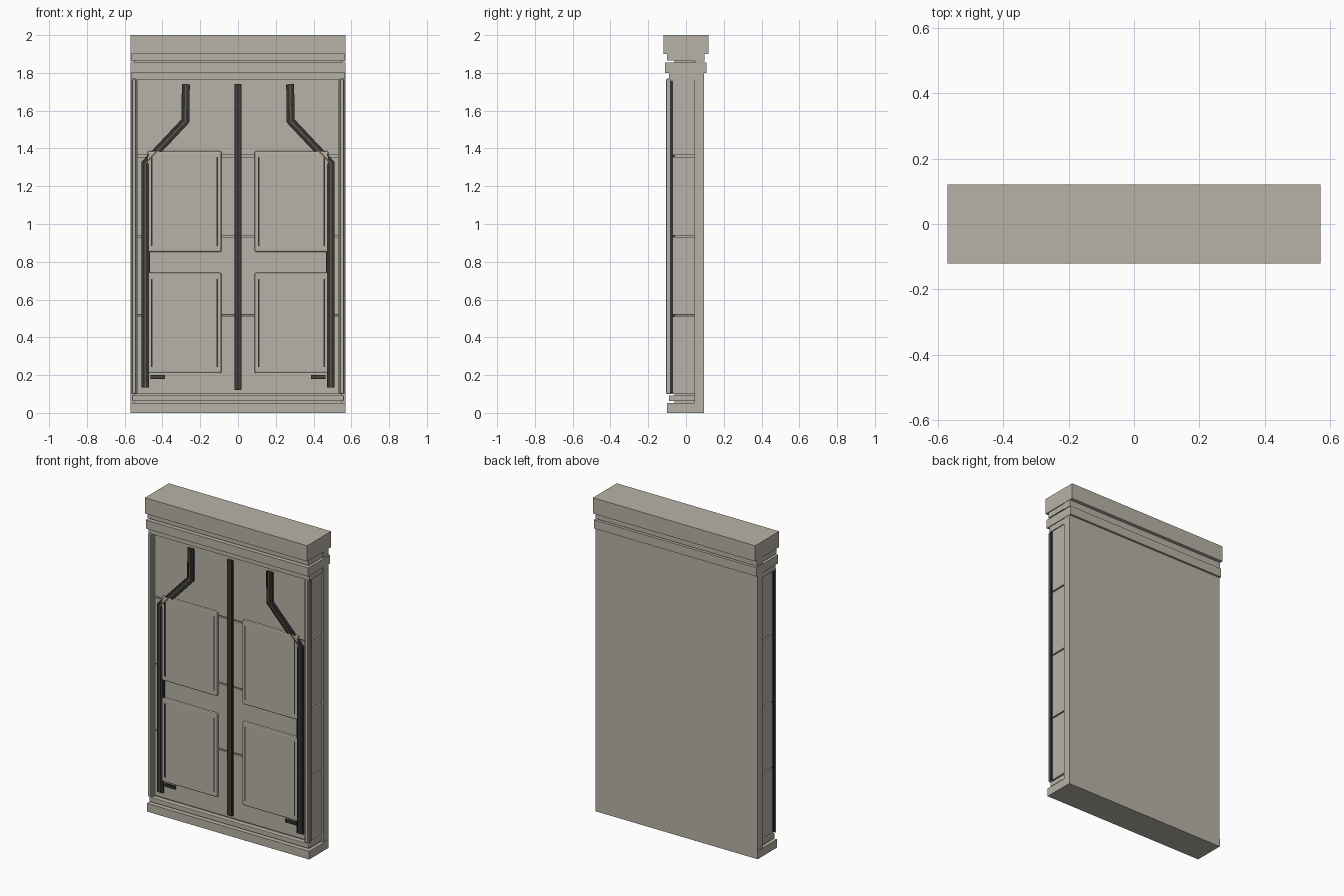
import bpy
import bmesh
from mathutils import Vector

if "Cube" in bpy.data.objects:
    bpy.data.objects.remove(bpy.data.objects["Cube"], do_unlink=True)


def material(name, rgb):
    m = bpy.data.materials.new(name)
    m.use_nodes = True
    m.diffuse_color = (*rgb, 1)
    m.node_tree.nodes["Principled BSDF"].inputs["Base Color"].default_value = (*rgb, 1)
    return m


STONE = material("warm grey stone", (0.48, 0.45, 0.39))
DARK = material("dark metal", (0.028, 0.034, 0.038))
BRONZE = material("bronze", (0.16, 0.09, 0.03))


def finish(name, bm, mat):
    bmesh.ops.recalc_face_normals(bm, faces=bm.faces)
    mesh = bpy.data.meshes.new(name)
    bm.to_mesh(mesh)
    bm.free()
    mesh.materials.append(mat)
    obj = bpy.data.objects.new(name, mesh)
    bpy.context.collection.objects.link(obj)
    return obj


def box(name, x, y, z, mat=STONE, bevel=0.0):
    """Box from (min, max) ranges, with an optional small bevel."""
    bm = bmesh.new()
    bmesh.ops.create_cube(bm, size=1)
    for v in bm.verts:
        v.co = [(r[0] + r[1]) / 2 + c * (r[1] - r[0]) for r, c in zip((x, y, z), v.co)]
    obj = finish(name, bm, mat)
    if bevel:
        mod = obj.modifiers.new("soft edge", "BEVEL")
        mod.width = bevel
        mod.segments = 2
    return obj


def wide(name, half, y, z, bevel=0.0):
    return box(name, (-half, half), y, z, STONE, bevel)


def sided(name, s, x, y, z, mat=STONE, bevel=0.0):
    """Box placed on the left (s = 1) or the right (s = -1)."""
    return box(name, sorted((s * x[0], s * x[1])), y, z, mat, bevel)


def strip(name, path, lo, hi, y, mat):
    """Mitred strip along an xz path, between two sideways offsets."""
    pts = [Vector(p) for p in path]
    bm = bmesh.new()
    rings = []
    for i, p in enumerate(pts):
        a = (p - pts[i - 1]).normalized() if i else (pts[1] - p).normalized()
        b = (pts[i + 1] - p).normalized() if i < len(pts) - 1 else a
        na, nb = Vector((-a.y, a.x)), Vector((-b.y, b.x))
        n = (na + nb) / (1 + na.dot(nb))
        ends = [p + n * lo, p + n * hi]
        rings.append([bm.verts.new((q.x, d, q.y)) for q, d in
                      ((ends[0], y[0]), (ends[1], y[0]), (ends[1], y[1]), (ends[0], y[1]))])
    for r, t in zip(rings, rings[1:]):
        for k in range(4):
            j = (k + 1) % 4
            bm.faces.new((r[k], r[j], t[j], t[k]))
    bm.faces.new(rings[0])
    bm.faces.new(rings[-1])
    return finish(name, bm, mat)


# Back slab, recessed core, plinth and cornice
wide("back_slab", 0.568, (0.045, 0.095), (0.05, 1.80))
wide("core", 0.548, (-0.06, 0.05), (0.04, 1.92))
wide("plinth", 0.57, (-0.10, 0.095), (0, 0.052))
wide("plinth_moulding", 0.56, (-0.09, 0.05), (0.062, 0.092), 0.003)
wide("lintel", 0.565, (-0.09, 0.05), (1.765, 1.80))
wide("cornice_band", 0.57, (-0.11, 0.108), (1.80, 1.855))
wide("cornice_neck", 0.565, (-0.10, 0.045), (1.865, 1.90))
wide("cornice_neck_back", 0.568, (0.045, 0.098), (1.86, 1.90))
wide("cap", 0.57, (-0.12, 0.12), (1.90, 2.0))

# Stacked wall blocks with thin joints
joints = (0.096, 0.515, 0.935, 1.36, 1.77)
for low, high in zip(joints, joints[1:]):
    wide("wall_block", 0.56, (-0.07, 0.05), (low + 0.004, high - 0.004), 0.002)

# Central dark bar with bronze cheeks
box("centre_bar", (-0.015, 0.015), (-0.085, -0.06), (0.12, 1.74), DARK)
for s in (-1, 1):
    sided("centre_bar_cheek", s, (0.015, 0.019), (-0.083, -0.06), (0.12, 1.74), DARK)
    sided("centre_bar_inlay", s, (0.004, 0.007), (-0.086, -0.08), (0.12, 1.74), BRONZE)

for s in (-1, 1):
    # Corner rails
    sided("corner_rail", s, (0.541, 0.561), (-0.105, -0.082), (0.10, 1.77), STONE, 0.006)
    sided("corner_rail_backing", s, (0.536, 0.566), (-0.086, -0.069), (0.105, 1.76), DARK)
    sided("corner_rail_edge_inner", s, (0.533, 0.538), (-0.093, -0.069), (0.10, 1.76))
    sided("corner_rail_edge_outer", s, (0.564, 0.568), (-0.093, -0.084), (0.10, 1.76))

    # Raised panels with dark slots
    for low, high in ((0.21, 0.742), (0.852, 1.387)):
        sided("raised_panel", s, (0.088, 0.478), (-0.084, -0.06), (low, high), STONE, 0.008)
        for x in (0.109, 0.456):
            sided("panel_slot", s, (x - 0.004, x + 0.004), (-0.0855, -0.08),
                  (low + 0.032, high - 0.032), DARK)

    # Bent conduits: dark channel, raised lips and bronze inlay
    path = [(s * x, z) for x, z in ((0.491, 0.135), (0.491, 1.32), (0.279, 1.545), (0.276, 1.74))]
    strip("conduit", path, -0.021, 0.021, (-0.080, -0.06), DARK)
    strip("conduit_lip", path, -0.021, -0.014, (-0.083, -0.07), DARK)
    strip("conduit_lip", path, 0.014, 0.021, (-0.083, -0.07), DARK)
    strip("conduit_inlay", path, -0.004, 0.004, (-0.086, -0.07), BRONZE)
    sided("conduit_side_plate", s, (0.465, 0.475), (-0.078, -0.06), (0.72, 0.87), DARK)

    # Small vent bars below the lower panels
    for z in (0.184, 0.196):
        sided("vent_bar", s, (0.387, 0.462), (-0.08, -0.065), (z - 0.004, z + 0.004), DARK)
    sided("vent_inlay", s, (0.387, 0.462), (-0.078, -0.065), (0.188, 0.192), BRONZE)
